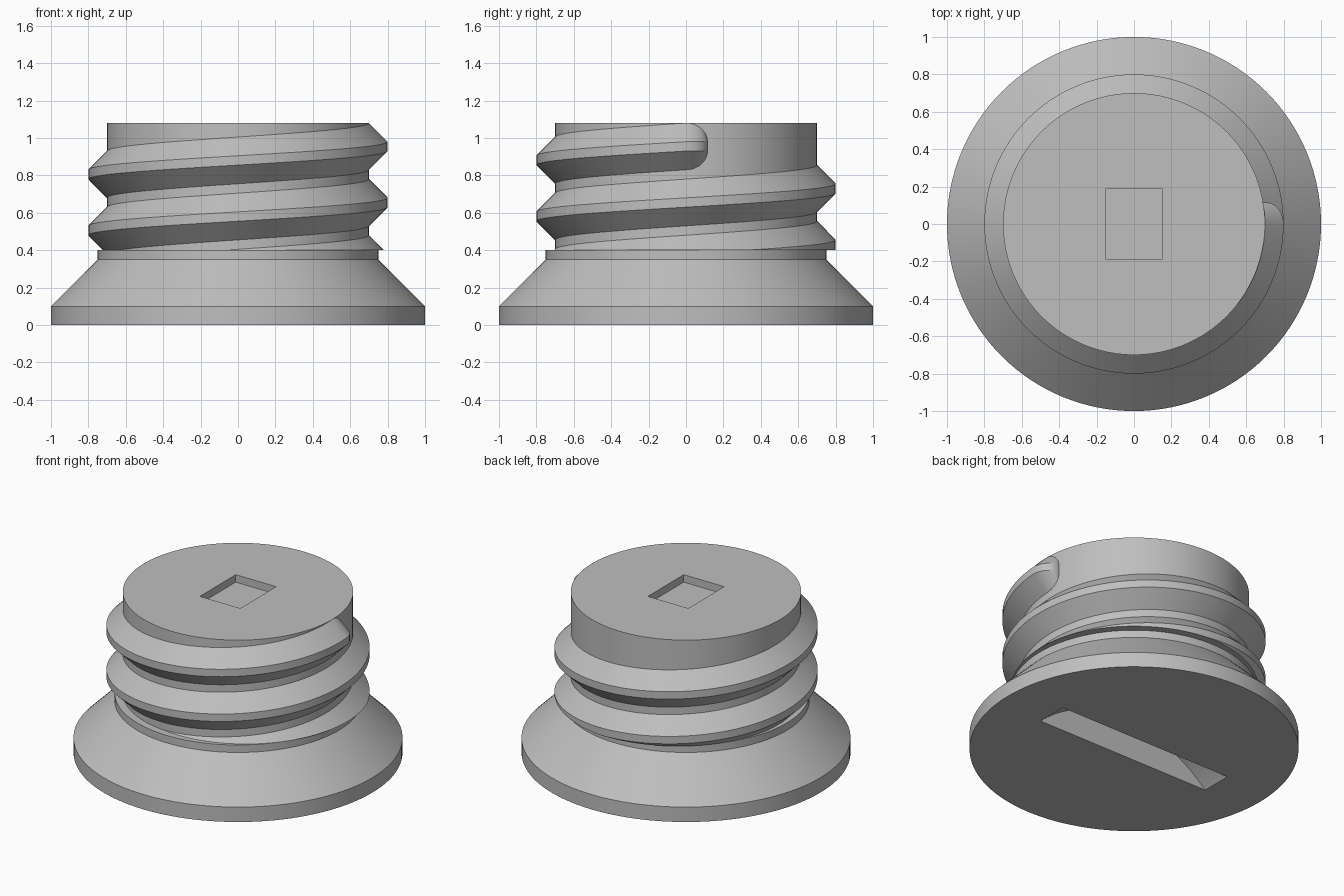
import bpy, bmesh
from math import sin, cos, pi, radians
from mathutils import Vector, Matrix

default_cube = bpy.data.objects.get("Cube")
if default_cube:
    bpy.data.objects.remove(default_cube)

SEGMENTS = 128
CORE_R, CREST_R = 0.70, 0.80        # thread root and crest radii
PITCH, CREST_HALF = 0.30, 0.025
DEPTH = CREST_R - CORE_R
END_Z = 0.955                       # crest height where the thread ends
COLLAR_Z, TOP_Z = 0.40, 1.08

grey = bpy.data.materials.new("plain_grey")
grey.use_nodes = True
grey.diffuse_color = (0.52, 0.52, 0.52, 1)
grey.node_tree.nodes["Principled BSDF"].inputs["Base Color"].default_value = grey.diffuse_color


def make_object(name, bm):
    bmesh.ops.recalc_face_normals(bm, faces=bm.faces)
    mesh = bpy.data.meshes.new(name)
    bm.to_mesh(mesh)
    bm.free()
    mesh.materials.append(grey)
    obj = bpy.data.objects.new(name, mesh)
    bpy.context.collection.objects.link(obj)
    return obj


def activate(obj):
    bpy.ops.object.select_all(action='DESELECT')
    obj.select_set(True)
    bpy.context.view_layer.objects.active = obj


def cut(obj, cutter):
    cutter.hide_render = True
    activate(obj)
    mod = obj.modifiers.new("cut", 'BOOLEAN')
    mod.operation, mod.solver, mod.object = 'DIFFERENCE', 'EXACT', cutter
    bpy.ops.object.modifier_apply(modifier=mod.name)
    bpy.data.objects.remove(cutter)


def smooth(obj):
    activate(obj)
    bpy.ops.object.shade_smooth_by_angle(angle=radians(25))


# Plug body: flange, cone, collar and threaded core turned as one solid
profile = [(1, 0), (1, 0.1), (0.75, 0.35), (0.75, COLLAR_Z), (CORE_R, COLLAR_Z), (CORE_R, TOP_Z)]
bm = bmesh.new()
rings = [[bm.verts.new((r * cos(2 * pi * i / SEGMENTS), r * sin(2 * pi * i / SEGMENTS), z))
          for i in range(SEGMENTS)] for r, z in profile]
for low, high in zip(rings, rings[1:]):
    for i in range(SEGMENTS):
        j = (i + 1) % SEGMENTS
        bm.faces.new((low[i], low[j], high[j], high[i]))
bm.faces.new(rings[0])
bm.faces.new(rings[-1])
body = make_object("plug_body", bm)

# Shallow rectangular recess in the top
bm = bmesh.new()
bmesh.ops.create_cube(bm, size=1, matrix=Matrix.Translation((0, 0, TOP_Z)) @ Matrix.Diagonal((0.3, 0.38, 0.1, 1)))
cut(body, make_object("recess_cutter", bm))

# Curved coin slot across the underside
bm = bmesh.new()
bmesh.ops.create_cone(bm, cap_ends=True, segments=SEGMENTS, radius1=0.95, radius2=0.95, depth=0.21,
                      matrix=Matrix.Translation((0, 0, -0.69)) @ Matrix.Rotation(pi / 2, 4, 'X'))
cut(body, make_object("slot_cutter", bm))
smooth(body)

# Helical thread: a trapezoid swept up the core, with a rounded run-out at the top
sections = []                       # angle, radial height, crest height
steps = int(2.4 * SEGMENTS)
for i in range(steps + 1):
    angle = 2 * pi * (i - steps) / SEGMENTS
    sections.append((angle, DEPTH, END_Z + PITCH * angle / (2 * pi)))
for i in range(1, 13):
    t = pi / 2 * i / 12
    sections.append((0.115 / CORE_R * sin(t), DEPTH * cos(t), END_Z))

bm = bmesh.new()
loops = []
for angle, height, z in sections:
    half = CREST_HALF + height
    outline = [(CORE_R - 0.03, -half), (CORE_R, -half), (CORE_R + height, -CREST_HALF),
               (CORE_R + height, CREST_HALF), (CORE_R, half), (CORE_R - 0.03, half)]
    loops.append([bm.verts.new((r * cos(angle), r * sin(angle), z + dz)) for r, dz in outline])
for a, b in zip(loops, loops[1:]):
    for i in range(len(a)):
        j = (i + 1) % len(a)
        bm.faces.new((a[i], a[j], b[j], b[i]))
bm.faces.new(loops[0])
bm.faces.new(loops[-1])
bmesh.ops.remove_doubles(bm, verts=bm.verts, dist=0.00001)

# Trim the thread flat where it meets the collar
result = bmesh.ops.bisect_plane(bm, geom=bm.verts[:] + bm.edges[:] + bm.faces[:],
                                plane_co=Vector((0, 0, COLLAR_Z)), plane_no=Vector((0, 0, 1)), clear_inner=True)
rim = [e for e in result["geom_cut"] if isinstance(e, bmesh.types.BMEdge)]
bmesh.ops.triangle_fill(bm, edges=rim, use_beauty=True, normal=(0, 0, -1))
thread = make_object("screw_thread", bm)
smooth(thread)
